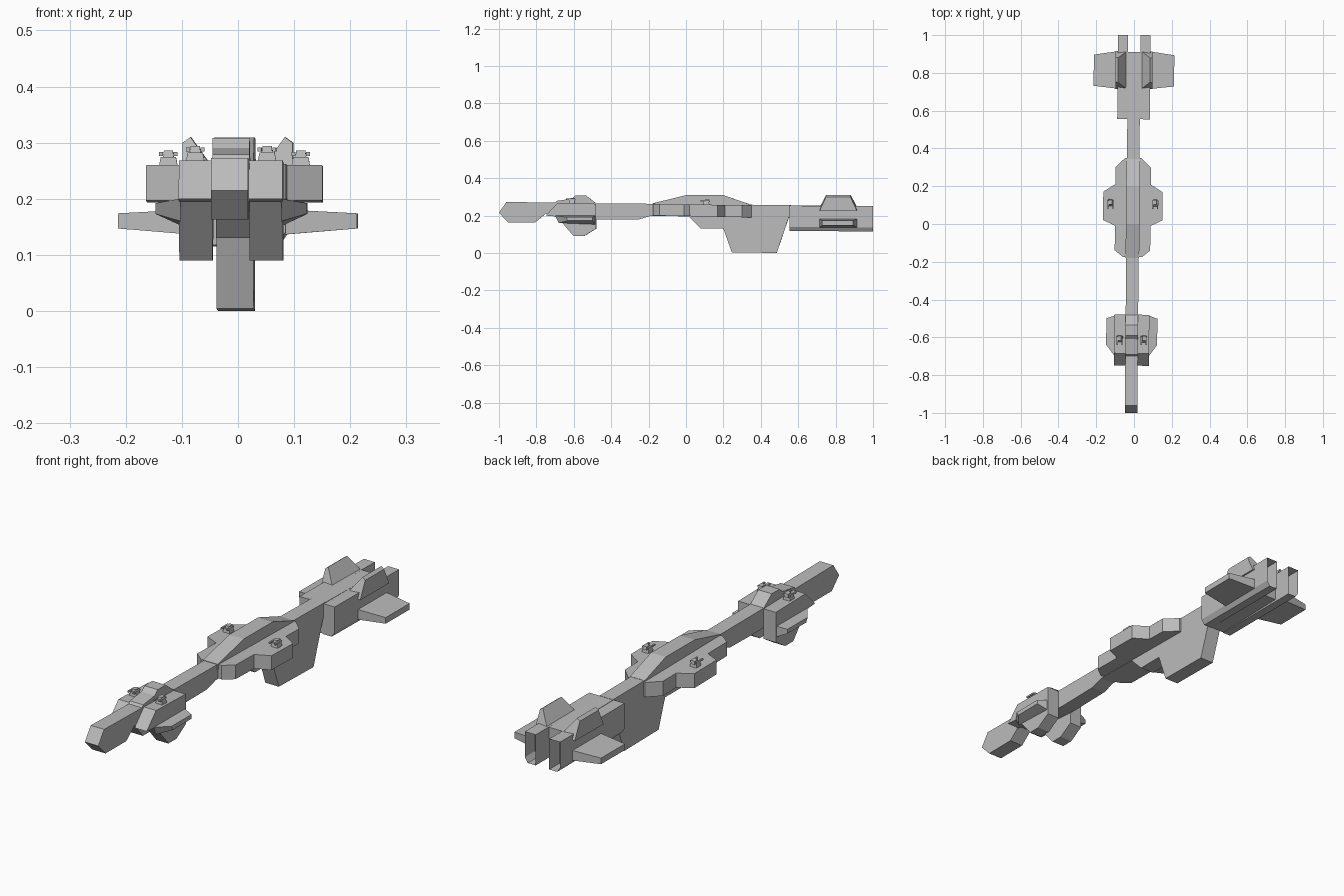
import bpy, bmesh
from mathutils import Vector

cube = bpy.data.objects.get("Cube")
if cube:
    bpy.data.objects.remove(cube, do_unlink=True)

# Single hull colour
grey = bpy.data.materials.new("hull grey")
grey.use_nodes = True
colour = (0.5, 0.5, 0.5, 1)
grey.diffuse_color = colour
grey.node_tree.nodes["Principled BSDF"].inputs["Base Color"].default_value = colour


def finish(name, bm, mirror):
    """Turn a bmesh into an object, mirrored across the hull when paired."""
    bmesh.ops.recalc_face_normals(bm, faces=bm.faces)
    mesh = bpy.data.meshes.new(name)
    bm.to_mesh(mesh)
    bm.free()
    mesh.materials.append(grey)
    obj = bpy.data.objects.new(name, mesh)
    bpy.context.collection.objects.link(obj)
    if mirror:
        obj.modifiers.new("Mirror", "MIRROR").use_mirror_merge = False
    # The whole hull is turned very slightly off its axis
    obj.location.x = -0.007
    obj.rotation_euler.z = -0.0085
    return obj


def loft(start, end, bm=None):
    """Closed solid between two matching outlines."""
    bm = bm or bmesh.new()
    a = [bm.verts.new(p) for p in start]
    b = [bm.verts.new(p) for p in end]
    bm.faces.new(a)
    bm.faces.new(b[::-1])
    for i in range(len(a)):
        j = (i + 1) % len(a)
        bm.faces.new((a[i], b[i], b[j], a[j]))
    return bm


def side_plate(name, profile, x0, x1, mirror=False):
    """Side profile (y, z) extruded across x."""
    bm = loft([(x0, y, z) for y, z in profile], [(x1, y, z) for y, z in profile])
    return finish(name, bm, mirror)


def box(bm, centre, size, taper=1.0):
    c, s = Vector(centre), Vector(size) / 2
    corners = [(-1, -1), (1, -1), (1, 1), (-1, 1)]
    loft([c + Vector((x * s.x, y * s.y, -s.z)) for x, y in corners],
         [c + Vector((x * s.x * taper, y * s.y * taper, s.z)) for x, y in corners], bm)


W = 0.033  # half width of the spine

# Spine with its faceted nose and ventral keel
side_plate("spine", [
    (-1, 0.215), (-0.96, 0.273), (-0.5, 0.266), (0.56, 0.256), (0.56, 0.19),
    (-0.19, 0.198), (-0.25, 0.18), (-0.45, 0.178), (-0.72, 0.2),
    (-0.75, 0.21), (-0.807, 0.163), (-0.95, 0.163)], -W, W)
side_plate("keel", [
    (0, 0.21), (0.56, 0.21), (0.55, 0.19), (0.485, 0), (0.245, 0.004),
    (0.2, 0.13), (0.08, 0.13)], -W, W)

# Raised ridges along the top
side_plate("forward_ridge", [
    (-0.715, 0.25), (-0.69, 0.279), (-0.61, 0.29), (-0.59, 0.308),
    (-0.535, 0.308), (-0.48, 0.265), (-0.48, 0.24)], -W, W)
side_plate("middle_ridge", [
    (-0.18, 0.24), (-0.18, 0.265), (0, 0.309), (0.2, 0.309),
    (0.345, 0.259), (0.345, 0.24)], -W - 0.003, W + 0.003)

# Forward side blocks with hanging lower lobes
side_plate("forward_block", [
    (-0.75, 0.2), (-0.685, 0.268), (-0.48, 0.263), (-0.48, 0.13),
    (-0.545, 0.09), (-0.6, 0.09), (-0.69, 0.195)], W, 0.0925, True)

# Slim sponsons on the forward blocks
finish("forward_sponson", loft(
    [(0.09, -0.7, 0.2), (0.09, -0.485, 0.2), (0.09, -0.485, 0.152), (0.09, -0.68, 0.16)],
    [(0.135, -0.64, 0.192), (0.135, -0.5, 0.192),
     (0.135, -0.5, 0.173), (0.135, -0.63, 0.173)]), True)

# Stepped middle deck
deck = [(0, -0.175), (0.05, -0.175), (0.094, -0.14), (0.094, -0.01), (0.157, 0.02),
        (0.157, 0.17), (0.094, 0.21), (0.094, 0.3), (0.042, 0.35), (0, 0.35)]
finish("middle_deck", loft([(x, y, 0.197 - 0.02 * y) for x, y in deck],
                           [(x, y, 0.26 - 0.015 * y) for x, y in deck]), True)

# Engine blocks with chamfered undersides and hollow exhausts
section = [(W, 0.118), (0.072, 0.118), (0.0865, 0.14), (0.0865, 0.253), (W, 0.253)]
engine = loft([(x, 0.555, z) for x, z in section], [(x, 1, z - 0.003) for x, z in section])
rear = max(engine.faces, key=lambda f: f.calc_center_median().y)
bmesh.ops.inset_region(engine, faces=[rear], thickness=0.011)
bmesh.ops.translate(engine, verts=rear.verts, vec=(0, -0.07, 0))
finish("engine_block", engine, True)
side_plate("engine_bridge", [
    (0.555, 0.255), (0.91, 0.25), (0.91, 0.125), (0.555, 0.12)], -W, W)

# Horizontal tail wings
finish("tail_wing", loft(
    [(0.08, 0.715, 0.181), (0.08, 0.915, 0.181), (0.08, 0.915, 0.136), (0.08, 0.715, 0.136)],
    [(0.213, 0.73, 0.174), (0.213, 0.895, 0.174),
     (0.213, 0.895, 0.147), (0.213, 0.73, 0.147)]), True)

# Upper tail fins leaning outward
finish("tail_fin", loft(
    [(0.038, 0.715, 0.245), (0.038, 0.915, 0.245), (0.098, 0.915, 0.225), (0.098, 0.715, 0.225)],
    [(0.084, 0.75, 0.31), (0.084, 0.88, 0.31),
     (0.098, 0.88, 0.3), (0.098, 0.75, 0.3)]), True)

# Twin-barrelled turrets
for name, x, y, z in (("forward_turret", 0.064, -0.61, 0.265), ("middle_turret", 0.118, 0.11, 0.257)):
    bm = bmesh.new()
    box(bm, (x, y, z + 0.008), (0.034, 0.034, 0.018), 0.8)
    box(bm, (x, y + 0.005, z + 0.022), (0.02, 0.03, 0.014), 0.8)
    for side in (-1, 1):
        box(bm, (x + side * 0.013, y - 0.008, z + 0.023), (0.007, 0.045, 0.007))
    finish(name, bm, True)
